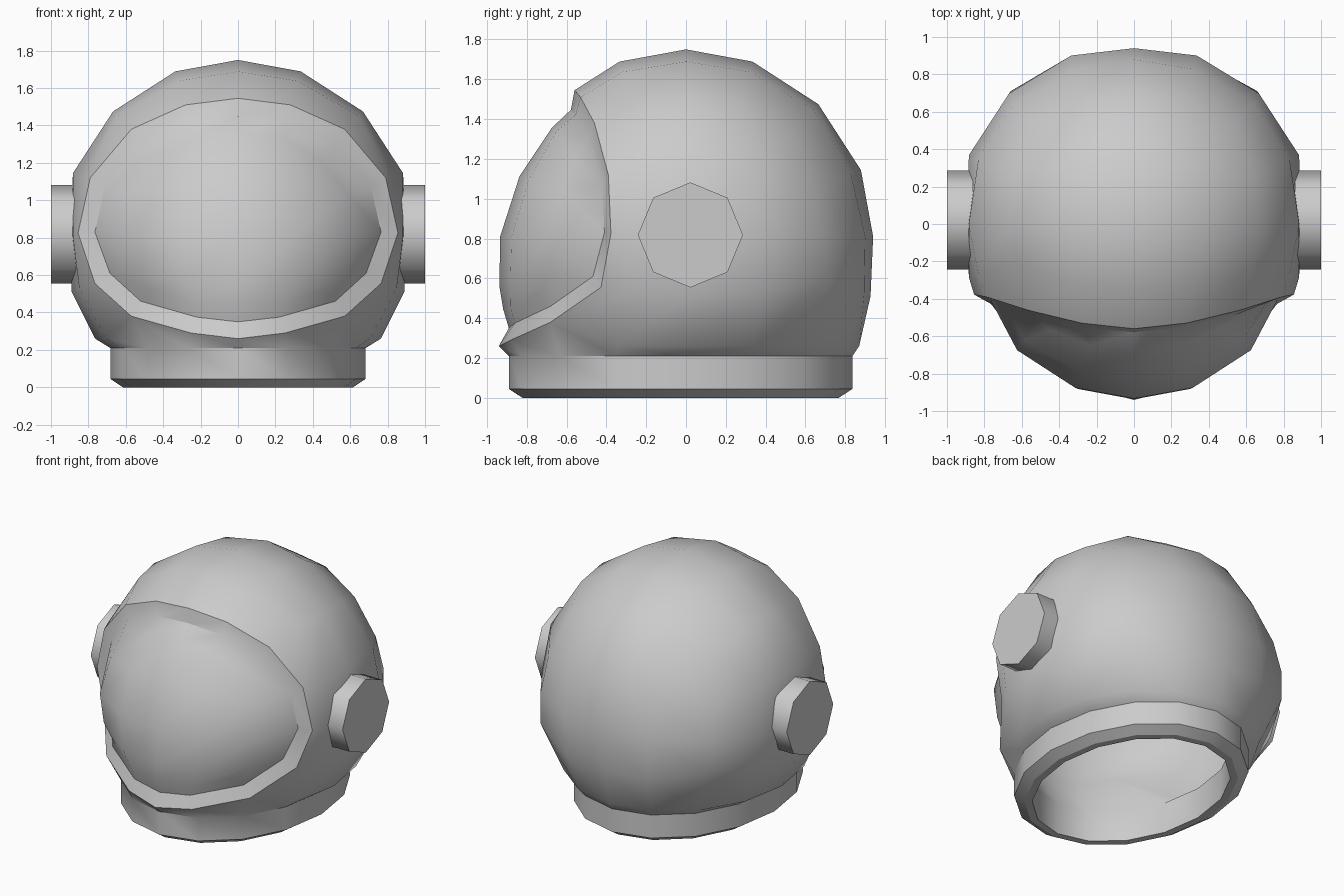
import bpy, bmesh, math
from mathutils import Vector, Matrix

if "Cube" in bpy.data.objects:
    bpy.data.objects.remove(bpy.data.objects["Cube"])

R, CZ = 0.94, 0.81          # dome radius and centre height
CENTRE = Vector((0, 0, CZ))
STEPS = (-1, -0.5, 0, 0.5, 1)


def finish(name, bm):
    bmesh.ops.recalc_face_normals(bm, faces=bm.faces)
    mesh = bpy.data.meshes.new(name)
    bm.to_mesh(mesh)
    bm.free()
    ob = bpy.data.objects.new(name, mesh)
    bpy.context.collection.objects.link(ob)
    bpy.ops.object.select_all(action='DESELECT')
    ob.select_set(True)
    bpy.context.view_layer.objects.active = ob
    return ob


def square_ring():
    """16 grid points around the border of a 4 x 4 cube face."""
    out = []
    for k in range(16):
        c, s = math.cos(k * math.pi / 8), math.sin(k * math.pi / 8)
        m = max(abs(c), abs(s))
        out.append((round(2 * c / m) / 2, round(2 * s / m) / 2))
    return out


RING = square_ring()

# visor frame loops, right half from top to bottom
KEYS = [(0, 1), (.5, 1), (1, 1), (1, .5), (1, 0), (1, -.5), (1, -1), (.5, -1), (0, -1)]
OUTER = dict(zip(KEYS, [(0, -.56, 1.545), (.28, -.53, 1.51), (.57, -.46, 1.38),
                        (.79, -.39, 1.12), (.855, -.377, .825), (.765, -.427, .555),
                        (.57, -.68, .38), (.25, -.88, .29), (0, -.94, .26)]))
INNER = dict(zip(KEYS, [(0, -.578, 1.447), (.26, -.555, 1.42), (.53, -.49, 1.30),
                        (.71, -.42, 1.075), (.765, -.41, .83), (.685, -.467, .61),
                        (.52, -.68, .46), (.22, -.86, .375), (0, -.89, .35)]))


def loop_point(table, gx, gz):
    x, y, z = table[(abs(gx), gz)]
    return Vector((math.copysign(x, gx), y, z))


def sphere_point(g):
    t = [math.copysign(.38, c) if abs(c) == .5 else c for c in g]
    return Vector(t).normalized() * R


def shell_point(g):
    gx, gy, gz = g
    if gy == -1:
        return loop_point(OUTER, gx, gz)
    x, y, z = sphere_point(g)
    if gz == -1:                       # lower edge: oval just above the collar
        a = RING.index((gx, gy)) * math.pi / 8
        x, y, z = .76 * math.cos(a), .87 * math.sin(a), -.55
    elif gz <= 0:                      # fuller lower back
        if gz == -.5:
            x, z = x * 1.02, z + .035
            y *= 1.055
        if gy == 1:
            y *= 1 + .05 * abs(gx)
    if abs(gx) == 1 and abs(gy) == .5 and gz > -1:
        y *= .85 if gy < 0 else 1.1
    return Vector((max(-.89, min(.89, x * 1.005)), y, z + CZ))


def visor_point(gx, gz):
    x, y, z = sphere_point((gx, -1, gz))
    y = y * .94 - .05
    if z < 0:
        y -= .55 * z * z
        z = z * .95 + .6 * z * z
    else:
        y += .16 * (z / .66) * max(0, 1 - z / .66)
        z -= .27 * z * z
    if abs(gx) == 1 and gz != 0:       # round the corners of the visor
        if abs(gz) == 1:
            x, y, z = x * .88, y - .03, z * .85
        else:
            x *= .97
    return Vector((x * .94, y, z + CZ))


def lining_point(g):
    p = visor_point(g[0], g[2]) if g[1] == -1 else shell_point(g)
    return CENTRE + (p - CENTRE) * .94


bm = bmesh.new()


def bridge(a, b):
    for i in range(len(a)):
        j = (i + 1) % len(a)
        bm.faces.new((a[i], a[j], b[j], b[i]))


def grid_faces(get):
    for i in range(4):
        for j in range(4):
            u, v, u2, v2 = STEPS[i], STEPS[j], STEPS[i + 1], STEPS[j + 1]
            bm.faces.new((get(u, v), get(u2, v), get(u2, v2), get(u, v2)))


def cube_sphere(point):
    """Top, back and both sides of a cube sphere; returns its vertex lookup."""
    cache = {}

    def vert(*g):
        if g not in cache:
            cache[g] = bm.verts.new(point(g))
        return cache[g]

    grid_faces(lambda u, v: vert(u, v, 1))
    grid_faces(lambda u, v: vert(u, 1, v))
    for side in (-1, 1):
        grid_faces(lambda u, v: vert(side, u, v))
    return vert


# dome, visor frame and visor
shell = cube_sphere(shell_point)
frame_out = [shell(u, -1, v) for u, v in RING]
frame_in = [bm.verts.new(loop_point(INNER, u, v)) for u, v in RING]
visor = {(u, v): bm.verts.new(visor_point(u, v)) for u in STEPS for v in STEPS}
bridge(frame_out, frame_in)
bridge(frame_in, [visor[p] for p in RING])
grid_faces(lambda u, v: visor[(u, v)])

# inside lining of the dome
lining = cube_sphere(lining_point)
grid_faces(lambda u, v: lining(u, -1, v))

# neck collar, from the dome down and back up to the lining
last = [shell(u, v, -1) for u, v in RING]
for rx, ry, z in ((.683, .863, .21), (.683, .863, .045), (.615, .795, 0),
                  (.565, .745, 0), (.565, .745, .22)):
    ring = [bm.verts.new((rx * math.cos(k * math.pi / 8),
                          ry * math.sin(k * math.pi / 8) - .027, z)) for k in range(16)]
    bridge(last, ring)
    last = ring
bridge(last, [lining(u, v, -1) for u, v in RING])

finish("helmet_shell", bm)
bpy.ops.object.shade_smooth_by_angle(angle=math.radians(34))

# ear discs
bm = bmesh.new()
bmesh.ops.create_cone(bm, cap_ends=True, segments=8, radius1=.264, radius2=.264, depth=.14,
                      matrix=Matrix.Translation((.93, .022, .818)) @ Matrix.Rotation(math.pi / 2, 4, 'Y'))
ears = finish("ear_discs", bm)
ears.modifiers.new("both_sides", 'MIRROR')
bpy.ops.object.shade_smooth_by_angle(angle=math.radians(50))
